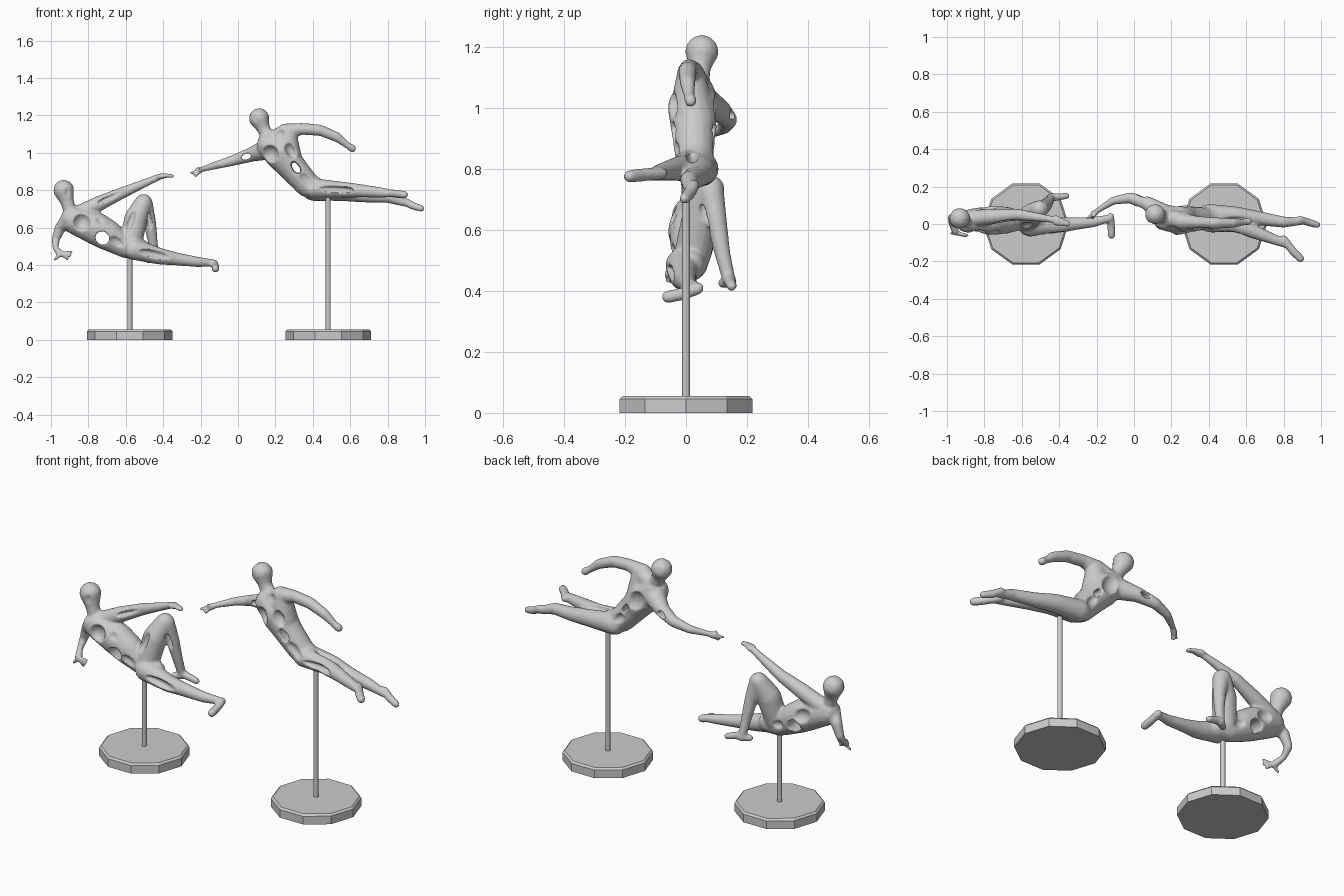
import bpy, bmesh
from math import cos, sin, pi
from mathutils import Vector, Matrix


def limb(bm, path, flat=1.0):
    # chain of tapered rounded tubes through (x, y, z, radius) points, flattened along y
    squash = Matrix.Diagonal((1, flat, 1, 1))
    pts = [(Vector((x, y / flat, z)), r) for x, y, z, r in path]
    for p, r in pts:
        bmesh.ops.create_icosphere(bm, subdivisions=2, radius=r,
                                   matrix=squash @ Matrix.Translation(p))
    for (a, ra), (c, rc) in zip(pts, pts[1:]):
        d = c - a
        turn = d.to_track_quat('Z', 'Y').to_matrix().to_4x4()
        bmesh.ops.create_cone(bm, cap_ends=True, segments=16, radius1=ra, radius2=rc,
                              depth=d.length,
                              matrix=squash @ Matrix.Translation((a + c) / 2) @ turn)


def fingers(bm, palm, tips, r=0.0085):
    for t in tips:
        limb(bm, [(*palm, r * 1.4), (*t, r)])


def to_object(bm, name):
    me = bpy.data.meshes.new(name)
    bm.to_mesh(me)
    bm.free()
    ob = bpy.data.objects.new(name, me)
    bpy.context.collection.objects.link(ob)
    return ob


def sculpt(bm, name, hollows):
    # fuse the limbs, carve the hollows, then soften everything
    ob = to_object(bm, name)
    cb = bmesh.new()
    for x, y, z, rx, ry, rz, tilt in hollows:
        m = (Matrix.Translation((x, y, z)) @ Matrix.Rotation(tilt, 4, 'Y')
             @ Matrix.Diagonal((rx, ry, rz, 1)))
        bmesh.ops.create_icosphere(cb, subdivisions=3, radius=1, matrix=m)
    cutter = to_object(cb, name + "_cutter")
    cutter.hide_render = True
    cutter.hide_set(True)

    def fuse_and_soften(n):
        m = ob.modifiers.new("fuse", 'REMESH')
        m.mode = 'VOXEL'
        m.voxel_size = 0.0055
        m.use_smooth_shade = True
        m = ob.modifiers.new("soften", 'SMOOTH')
        m.factor, m.iterations = 0.5, n

    fuse_and_soften(4)
    cut = ob.modifiers.new("hollows", 'BOOLEAN')
    cut.operation, cut.solver, cut.object = 'DIFFERENCE', 'MANIFOLD', cutter
    fuse_and_soften(5)


# reclining figure
b = bmesh.new()
limb(b, [(-.932, .03, .80, .057), (-.912, .02, .735, .036), (-.89, .02, .66, .034)])
limb(b, [(-.88, .015, .64, .072), (-.76, .02, .595, .088), (-.69, .02, .555, .082),
         (-.6, .02, .495, .06), (-.52, .015, .485, .054)], .9)
# reaching arm and hand
limb(b, [(-.86, .03, .67, .045), (-.75, .04, .725, .041), (-.62, .05, .785, .031),
         (-.47, .03, .85, .02), (-.42, .02, .872, .017)])
limb(b, [(-.42, .02, .872, .017), (-.385, .01, .878, .012), (-.35, 0, .875, .01)], 1.8)
# folded arm and hand
limb(b, [(-.9, .0, .65, .045), (-.95, .03, .6, .03), (-.975, .035, .535, .022),
         (-.975, .0, .49, .016), (-.955, -.04, .465, .02)])
fingers(b, (-.945, -.05, .46), [(-.89, -.06, .47), (-.895, -.065, .45),
                                (-.91, -.06, .43), (-.98, -.05, .428)])
# straight leg and foot
limb(b, [(-.56, -.01, .485, .058), (-.42, -.01, .447, .045), (-.33, .0, .432, .035),
         (-.22, .01, .417, .028), (-.13, .03, .41, .02)])
limb(b, [(-.125, .04, .408, .02), (-.122, -.01, .39, .021), (-.12, -.06, .38, .021)])
# bent leg and foot
limb(b, [(-.575, .02, .51, .06), (-.545, .05, .65, .063), (-.505, .08, .733, .048)])
limb(b, [(-.5, .08, .733, .044), (-.472, .1, .63, .034), (-.455, .12, .52, .026),
         (-.445, .14, .44, .022), (-.36, .15, .415, .017)])
limb(b, [(-.44, .145, .43, .022), (-.48, .12, .425, .017)])
sculpt(b, "reclining_figure", [
    (-.725, .02, .545, .04, .2, .036, .5),
    (-.835, -.075, .63, .052, .062, .058, .3),
    (-.735, -.085, .645, .045, .055, .035, .6),
    (-.64, -.065, .52, .055, .04, .03, .6),
    (-.57, -.03, .65, .025, .045, .08, .3),
    (-.78, .115, .62, .06, .05, .045, .5),
    (-.62, .1, .52, .04, .04, .03, .5),
    (-.91, -.045, .785, .022, .034, .045, .1),
    (-.68, .008, .765, .09, .02, .012, -.45),
    (-.43, -.062, .455, .1, .032, .022, .22),
    (-.475, .065, .64, .014, .026, .06, -.2)])

# flying figure
b = bmesh.new()
limb(b, [(.113, .052, 1.184, .056), (.135, .045, 1.13, .036), (.17, .04, 1.07, .036)])
limb(b, [(.17, .03, 1.04, .073), (.225, .025, 1.0, .09), (.3, .025, .91, .075),
         (.37, .03, .83, .068), (.43, .03, .8, .058)], .95)
limb(b, [(.17, .035, 1.06, .052), (.265, .015, 1.105, .05), (.26, .02, .99, .08)], .95)
# reaching arm and pointing hand
limb(b, [(.16, .05, 1.02, .058), (.07, .11, .99, .039), (-.02, .14, .96, .029),
         (-.11, .125, .935, .022), (-.19, .075, .912, .015), (-.215, .055, .9, .018)])
fingers(b, (-.215, .055, .9), [(-.252, .03, .892), (-.228, .04, .875),
                               (-.22, .03, .88), (-.215, .04, .92)])
# trailing arm and hand
limb(b, [(.25, .015, 1.11, .046), (.34, .01, 1.128, .032), (.44, .005, 1.12, .03),
         (.53, .005, 1.083, .026), (.585, .01, 1.04, .018), (.612, .015, 1.022, .021)])
# lower leg of the pair, with foot
limb(b, [(.4, .05, .8, .058), (.55, .045, .79, .048), (.67, .03, .772, .038),
         (.8, .01, .762, .03), (.9, .015, .73, .02)])
limb(b, [(.885, .025, .745, .02), (.93, .01, .718, .021), (.98, -.005, .702, .018)])
# crossing leg, with foot
limb(b, [(.4, .01, .81, .055), (.54, -.005, .803, .045), (.65, -.045, .797, .036),
         (.77, -.09, .787, .027), (.82, -.11, .782, .021)])
limb(b, [(.8, -.08, .785, .021), (.85, -.145, .78, .022), (.89, -.185, .775, .021)])
sculpt(b, "flying_figure", [
    (.165, -.06, .99, .052, .062, .055, .4),
    (.215, -.06, 1.105, .045, .05, .04, .2),
    (.285, -.07, 1.01, .032, .055, .055, -.5),
    (.31, .0, .92, .02, .16, .038, -.6),
    (.375, -.06, .855, .034, .042, .065, -.9),
    (.045, .12, .98, .03, .1, .016, -.3),
    (.24, .125, .99, .055, .05, .07, -.5),
    (.35, .115, .86, .03, .04, .05, -.8),
    (.09, -.025, 1.175, .022, .034, .045, -.1),
    (.52, -.06, .805, .1, .036, .02, .05),
    (.56, .02, .84, .1, .02, .02, .08)])


def prism(name, x, sides, rings):
    # stack of (radius, z) rings with a corner along x
    bm = bmesh.new()
    loops = [[bm.verts.new((x + r * cos(2 * pi * i / sides), r * sin(2 * pi * i / sides), z))
              for i in range(sides)] for r, z in rings]
    for lo, hi in zip(loops, loops[1:]):
        for i in range(sides):
            j = (i + 1) % sides
            bm.faces.new((lo[i], lo[j], hi[j], hi[i]))
    bm.faces.new(loops[0][::-1])
    bm.faces.new(loops[-1])
    return to_object(bm, name)


# stands
for side, x, top in (("left", -.578, .47), ("right", .482, .79)):
    prism(side + "_base", x, 10, [(.229, 0), (.229, .045), (.219, .055)])
    prism(side + "_pole", x, 12, [(.013, .05), (.013, top)])
